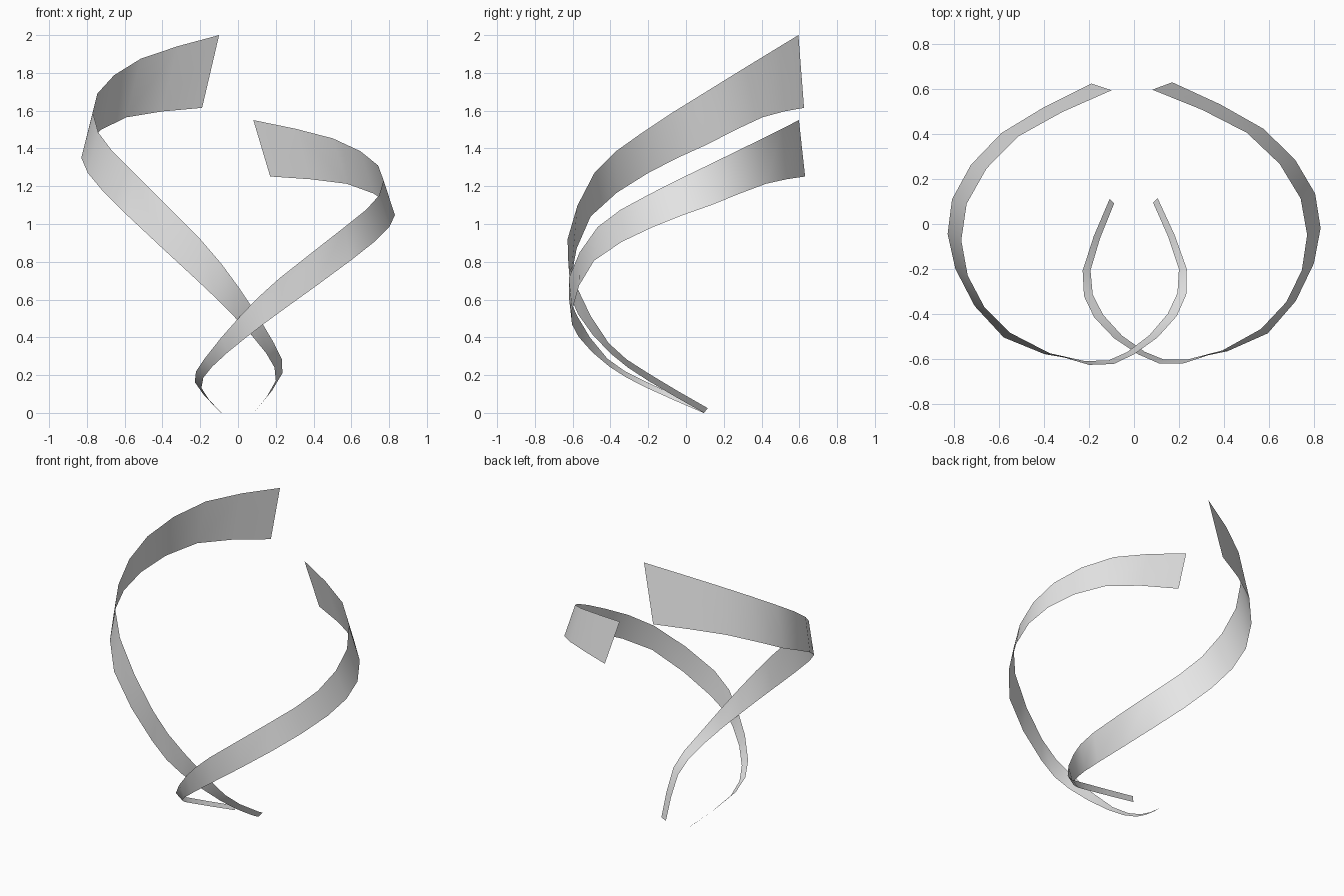
import bpy
import bmesh
import math
from mathutils import Matrix, Vector

default_cube = bpy.data.objects.get("Cube")
if default_cube:
    bpy.data.objects.remove(default_cube, do_unlink=True)

# Single pale grey for both ribbons
ribbon_grey = bpy.data.materials.new("pale_grey")
ribbon_grey.use_nodes = True
colour = (0.8, 0.8, 0.8, 1)
ribbon_grey.diffuse_color = colour
ribbon_grey.node_tree.nodes["Principled BSDF"].inputs["Base Color"].default_value = colour

# Key stations of the tall ribbon, top to bottom: upper edge, lower edge
STATIONS = [
    ((-.10, .595, 2.0), (-.19, .625, 1.615)),
    ((-.515, .39, 1.875), (-.59, .405, 1.565)),
    ((-.745, .09, 1.69), (-.81, .11, 1.42)),
    ((-.74, -.23, 1.485), (-.795, -.20, 1.27)),
    ((-.55, -.485, 1.27), (-.58, -.505, 1.04)),
    ((-.20, -.627, .92), (-.22, -.61, .705)),
    ((0, -.58, .67), (-.03, -.57, .52)),
    ((.19, -.41, .37), (.15, -.40, .315)),
    ((.235, -.20, .21), (.20, -.20, .17)),
    ((.105, .115, .025), (.085, .095, 0)),
]
STEPS = 2


def smooth_path(points):
    """Pass a Catmull-Rom curve through the points."""
    pts = [Vector(p) for p in points]
    pts = [pts[0] * 2 - pts[1]] + pts + [pts[-1] * 2 - pts[-2]]
    path = []
    for a, b, c, d in zip(pts, pts[1:], pts[2:], pts[3:]):
        for step in range(STEPS):
            t = step / STEPS
            path.append(b + (c - a) * t / 2
                        + (a * 2 - b * 5 + c * 4 - d) * t * t / 2
                        + (b * 3 - a - c * 3 + d) * t ** 3 / 2)
    path.append(pts[-2])
    return path


def make_ribbon(name, transform, flip):
    """Bridge the upper and lower edge curves with a strip of quads."""
    bm = bmesh.new()
    upper, lower = [
        [bm.verts.new(transform @ p) for p in smooth_path(edge)]
        for edge in zip(*STATIONS)
    ]
    for i in range(len(upper) - 1):
        bm.faces.new((upper[i], lower[i], lower[i + 1], upper[i + 1]))
    if flip:
        bmesh.ops.reverse_faces(bm, faces=bm.faces[:])
    mesh = bpy.data.meshes.new(name)
    bm.to_mesh(mesh)
    bm.free()
    mesh.materials.append(ribbon_grey)
    ribbon = bpy.data.objects.new(name, mesh)
    bpy.context.collection.objects.link(ribbon)
    bpy.ops.object.select_all(action="DESELECT")
    ribbon.select_set(True)
    bpy.context.view_layer.objects.active = ribbon
    bpy.ops.object.shade_smooth_by_angle(angle=math.radians(40))
    return ribbon


# Tall ribbon, and its shorter mirrored partner turned slightly about the axis
make_ribbon("tall_ribbon", Matrix.Identity(4), False)
mirrored = Matrix.Rotation(math.radians(1.8), 4, "Z") @ Matrix.Diagonal((-1, 1, .775, 1))
make_ribbon("short_ribbon", mirrored, True)
